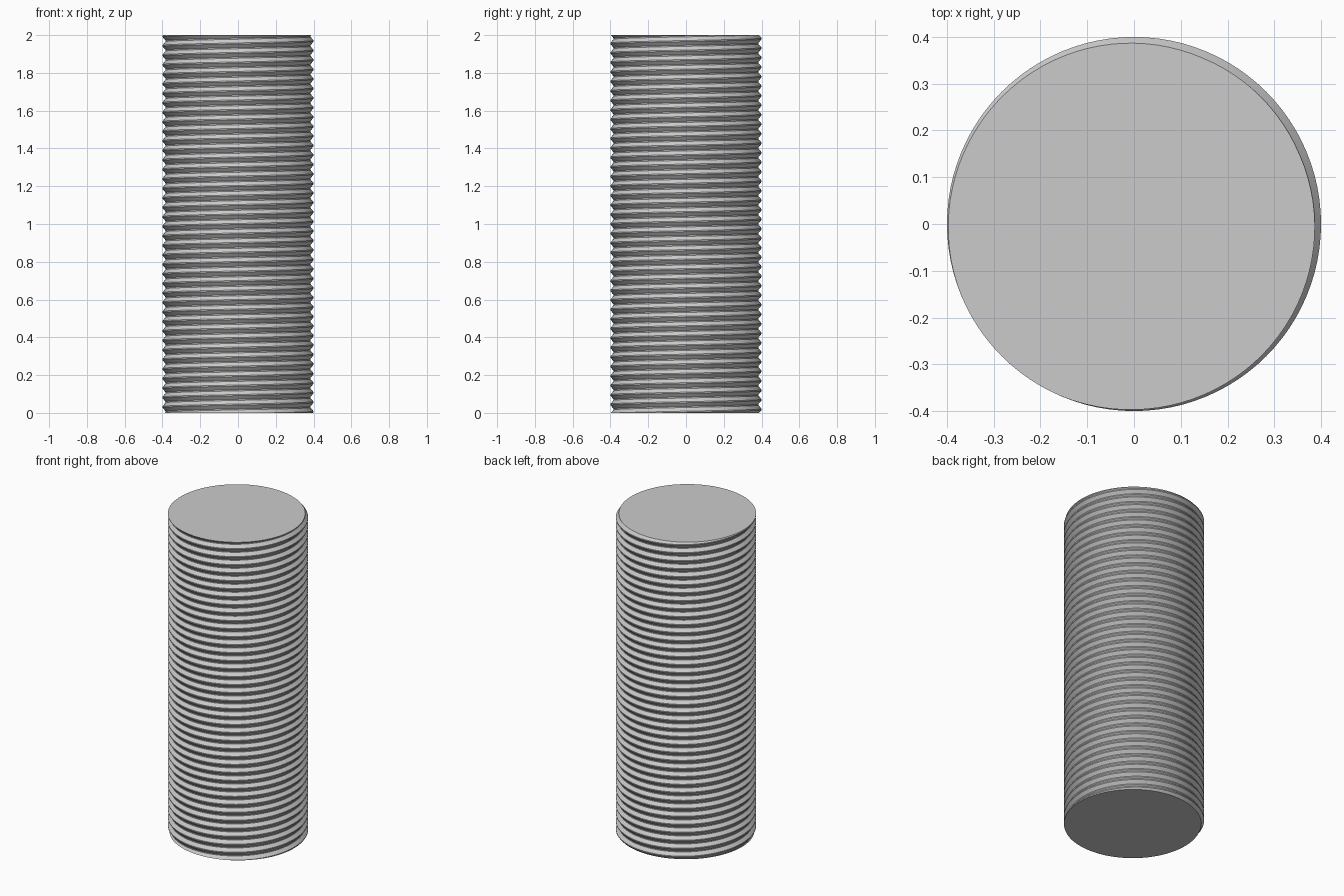
import bpy
import bmesh
from math import radians, tau, cos, sin

if "Cube" in bpy.data.objects:
    bpy.data.objects.remove(bpy.data.objects["Cube"], do_unlink=True)

HEIGHT = 2.0
TURNS = 39.75
PITCH = HEIGHT / TURNS
CREST, ROOT = 0.4, 0.384
SEGMENTS = 96
START_ANGLE = radians(315)

# Thread profile: (fraction of pitch, radius), flat crest then flat root
profile = [(-0.06, CREST), (0.06, CREST), (0.44, ROOT), (0.56, ROOT)]

steel = bpy.data.materials.new("steel_grey")
steel.use_nodes = True
colour = (0.6, 0.6, 0.6, 1)
steel.diffuse_color = colour
steel.node_tree.nodes["Principled BSDF"].inputs["Base Color"].default_value = colour

# Sweep the profile along a helix that runs past both ends of the rod
bm = bmesh.new()
rows = []
for step in range(-3 * SEGMENTS, int(TURNS + 4) * SEGMENTS):
    turn = step / SEGMENTS
    angle = START_ANGLE + turn * tau
    rows.append([bm.verts.new((r * cos(angle), r * sin(angle), PITCH * (turn + f)))
                 for f, r in profile])

for i in range(len(rows) - SEGMENTS - 1):
    here = rows[i] + [rows[i + SEGMENTS][0]]
    ahead = rows[i + 1] + [rows[i + SEGMENTS + 1][0]]
    for c in range(len(profile)):
        bm.faces.new((here[c], ahead[c], ahead[c + 1], here[c + 1]))

# Cut both ends flat and cap them
for level, direction in ((0, -1), (HEIGHT, 1)):
    cut = bmesh.ops.bisect_plane(
        bm, geom=bm.verts[:] + bm.edges[:] + bm.faces[:], dist=1e-6,
        plane_co=(0, 0, level), plane_no=(0, 0, direction), clear_outer=True)
    rim = [e for e in cut["geom_cut"] if isinstance(e, bmesh.types.BMEdge)]
    bmesh.ops.edgeloop_fill(bm, edges=rim)

loose = [v for v in bm.verts if not v.link_faces]
bmesh.ops.delete(bm, geom=loose, context="VERTS")
bmesh.ops.recalc_face_normals(bm, faces=bm.faces[:])

mesh = bpy.data.meshes.new("threaded_rod")
bm.to_mesh(mesh)
bm.free()
mesh.materials.append(steel)
rod = bpy.data.objects.new("threaded_rod", mesh)
bpy.context.collection.objects.link(rod)

# Smooth around the rod, sharp along the thread edges
bpy.ops.object.select_all(action="DESELECT")
rod.select_set(True)
bpy.context.view_layer.objects.active = rod
bpy.ops.object.shade_smooth_by_angle(angle=radians(25))
